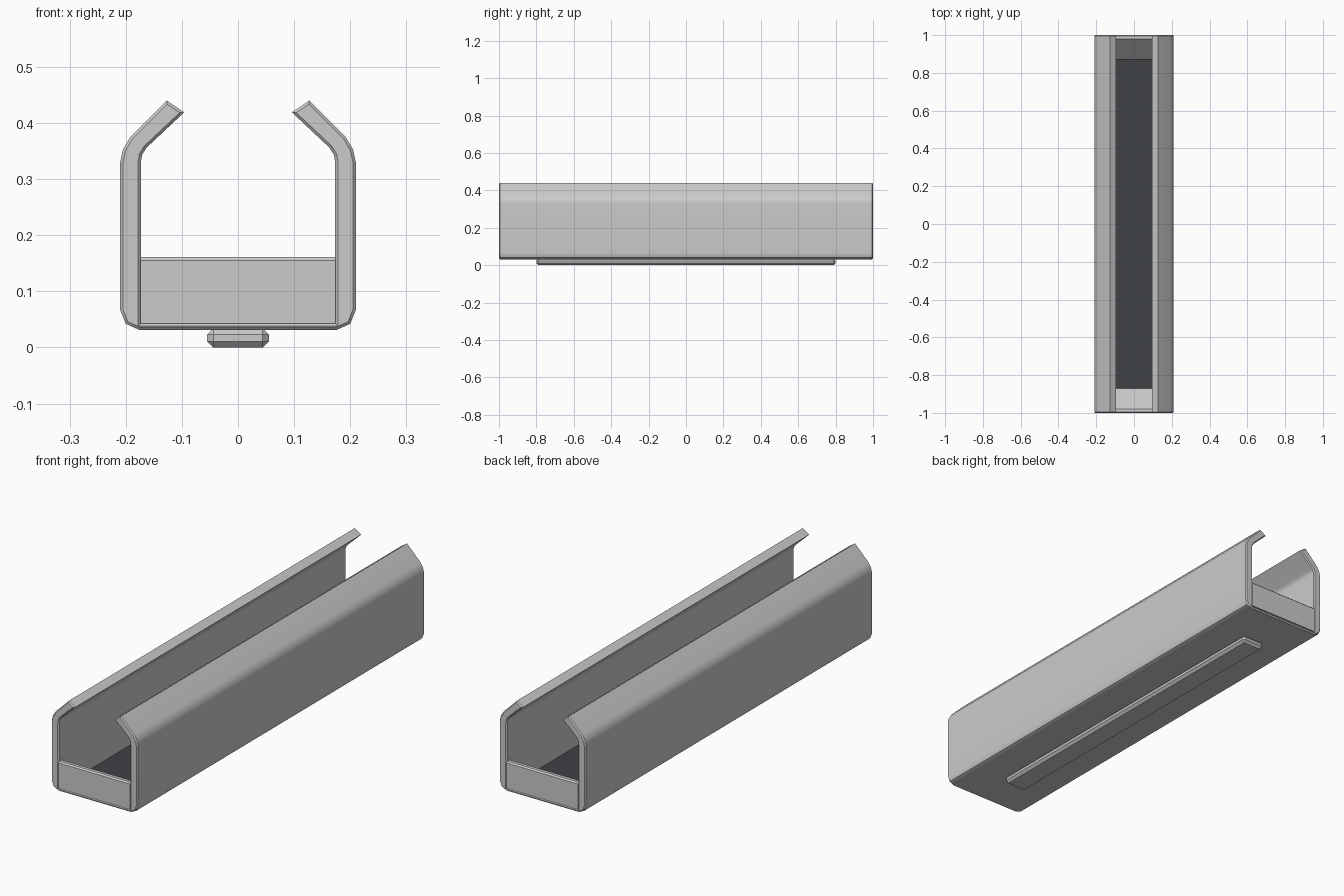
import bpy, bmesh, math

if "Cube" in bpy.data.objects:
    bpy.data.objects.remove(bpy.data.objects["Cube"])


def extrude_profile(name, points, axis, lo, hi, chamfer=0.0, smooth=False):
    """Extrude a closed outline along 'x' or 'y', chamfering its end rims."""
    bm = bmesh.new()
    rings = []
    for t in (lo, hi):
        rings.append([bm.verts.new((a, t, b) if axis == 'y' else (t, a, b))
                      for a, b in points])
    n = len(points)
    caps = [bm.faces.new(r) for r in rings]
    for i in range(n):
        j = (i + 1) % n
        bm.faces.new((rings[0][i], rings[0][j], rings[1][j], rings[1][i]))
    bmesh.ops.recalc_face_normals(bm, faces=bm.faces)
    if chamfer:
        rims = [e for c in caps for e in c.edges]
        bmesh.ops.bevel(bm, geom=rims, offset=chamfer, segments=1,
                        affect='EDGES', profile=0.5)
    mesh = bpy.data.meshes.new(name)
    bm.to_mesh(mesh)
    bm.free()
    ob = bpy.data.objects.new(name, mesh)
    bpy.context.collection.objects.link(ob)
    if smooth:
        bpy.ops.object.select_all(action='DESELECT')
        ob.select_set(True)
        bpy.context.view_layer.objects.active = ob
        bpy.ops.object.shade_smooth_by_angle(angle=math.radians(40))
        weighted = ob.modifiers.new("weighted", 'WEIGHTED_NORMAL')
        weighted.keep_sharp = True
    return ob


def box(name, x, y, z0, z1, bevel=0.0):
    """Box centred on x and y, optionally chamfered on every edge."""
    ob = extrude_profile(name, [(-x, z0), (x, z0), (x, z1), (-x, z1)], 'y', -y, y)
    if bevel:
        mod = ob.modifiers.new("chamfer", 'BEVEL')
        mod.width = bevel
        mod.segments = 1
    return ob


# Channel shell: right half of the outline, mirrored to close the section
FLOOR = 0.043
half = [(0.175, 0.031), (0.20, 0.042), (0.21, 0.067), (0.21, 0.33),
        (0.205, 0.353), (0.192, 0.375), (0.127, 0.44), (0.096, 0.419),
        (0.163, 0.356), (0.171, 0.343), (0.173, 0.33), (0.173, FLOOR)]
outline = half + [(-x, z) for x, z in reversed(half)]
extrude_profile("channel_shell", outline, 'y', -1, 1, 0.005, True)

# Ramped end walls, steep on the inside
for label, s in (("front", -1), ("back", 1)):
    wedge = [(s * 1.0, FLOOR), (s * 1.0, 0.155), (s * 0.994, 0.161),
             (s * 0.98, 0.161), (s * 0.87, FLOOR)]
    extrude_profile(label + "_end_wall", wedge, 'x', -0.174, 0.174)

# Dark floor lining
lining = box("floor_lining", 0.173, 0.87, FLOOR - 0.002, FLOOR + 0.001)
dark = bpy.data.materials.new("dark_lining")
dark.diffuse_color = (0.05, 0.052, 0.06, 1)
dark.use_nodes = True
dark.node_tree.nodes["Principled BSDF"].inputs["Base Color"].default_value = dark.diffuse_color
lining.data.materials.append(dark)

# Chamfered rail under the channel
box("bottom_rail", 0.055, 0.80, 0.0, 0.034, 0.011)
